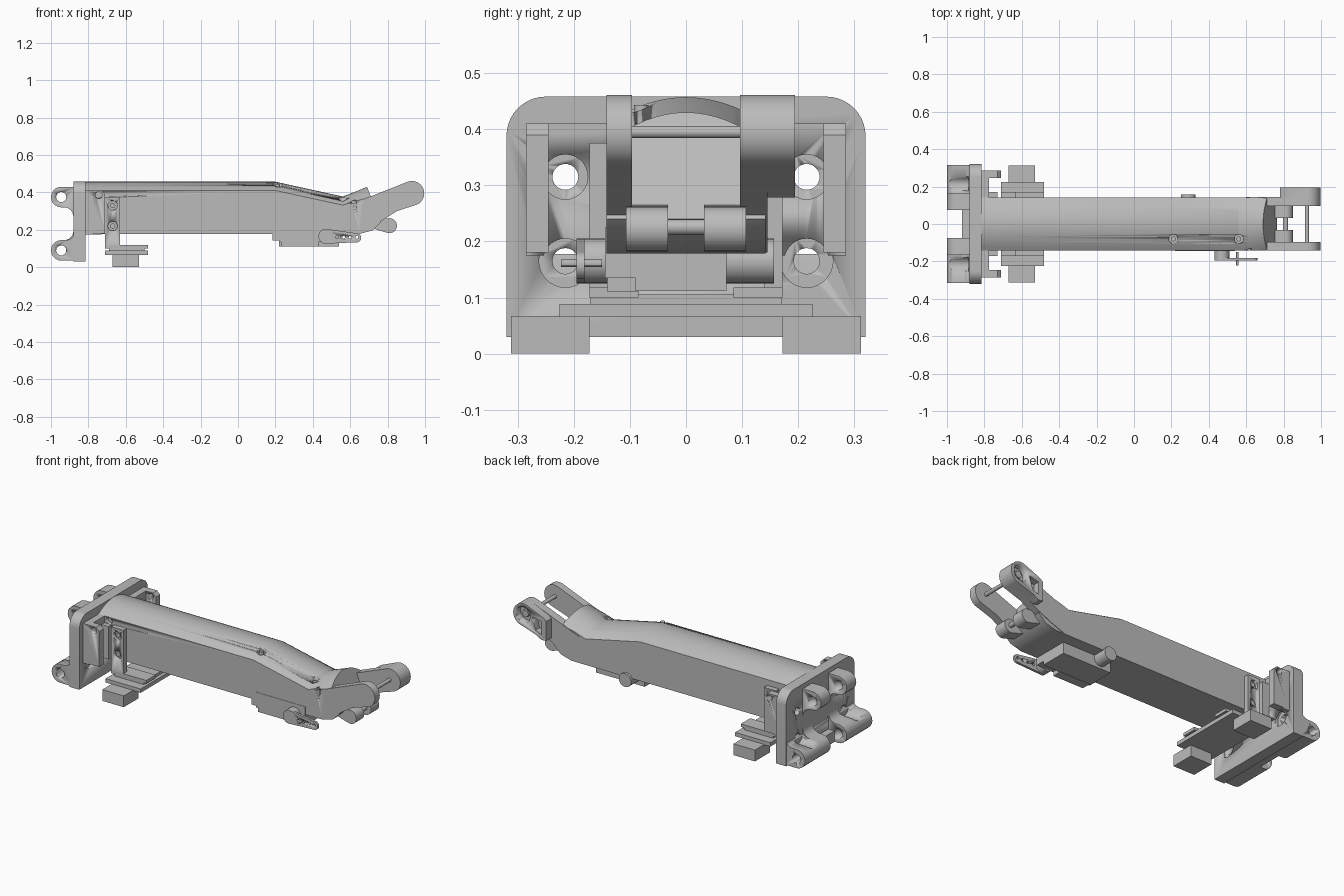
import bpy, bmesh, math
from mathutils import Vector

if "Cube" in bpy.data.objects:
    bpy.data.objects.remove(bpy.data.objects["Cube"], do_unlink=True)

grey = bpy.data.materials.new("matte_grey")
grey.use_nodes = True
grey.diffuse_color = (0.5, 0.5, 0.5, 1)
grey.node_tree.nodes["Principled BSDF"].inputs["Base Color"].default_value = (0.5, 0.5, 0.5, 1)

# Order in which (u, v, depth) map to x, y, z
MAP = {"x": lambda u, v, d: (d, u, v),
       "y": lambda u, v, d: (u, d, v),
       "z": lambda u, v, d: (u, v, d)}


def loft(name, rings, smooth=True):
    """Skin a list of equal closed rings and cap both ends."""
    bm = bmesh.new()
    rows = [[bm.verts.new(p) for p in ring] for ring in rings]
    n = len(rows[0])
    for a, b in zip(rows, rows[1:]):
        for i in range(n):
            j = (i + 1) % n
            bm.faces.new((a[i], a[j], b[j], b[i]))
    bm.faces.new(rows[0])
    bm.faces.new(rows[-1])
    bmesh.ops.recalc_face_normals(bm, faces=bm.faces)
    mesh = bpy.data.meshes.new(name)
    bm.to_mesh(mesh)
    bm.free()
    mesh.materials.append(grey)
    ob = bpy.data.objects.new(name, mesh)
    bpy.context.collection.objects.link(ob)
    if smooth:
        activate(ob)
        bpy.ops.object.shade_smooth_by_angle(angle=math.radians(30))
    return ob


def activate(ob):
    bpy.ops.object.select_all(action="DESELECT")
    ob.select_set(True)
    bpy.context.view_layer.objects.active = ob


def prism(name, pts, axis, a, b):
    return loft(name, [[MAP[axis](u, v, d) for u, v in pts] for d in (a, b)])


def box(name, x0, x1, y0, y1, z0, z1):
    return prism(name, [(x0, z0), (x1, z0), (x1, z1), (x0, z1)], "y", y0, y1)


def arc(cx, cy, r, a0, a1, n=10):
    angles = [math.radians(a0 + (a1 - a0) * i / n) for i in range(n + 1)]
    return [(cx + r * math.cos(t), cy + r * math.sin(t)) for t in angles]


def rod(name, axis, u, v, r, a, b, n=28):
    return prism(name, arc(u, v, r, 0, 360, n)[:-1], axis, a, b)


def cut(ob, *cutters):
    """Subtract each cutter from the part, then discard it."""
    for c in cutters:
        c.hide_render = True
        mod = ob.modifiers.new("cut", "BOOLEAN")
        mod.object, mod.operation, mod.solver = c, "DIFFERENCE", "EXACT"
        activate(ob)
        # Keep the cut ahead of the shading modifier
        bpy.ops.object.modifier_move_to_index(modifier=mod.name, index=0)
        bpy.ops.object.modifier_apply(modifier=mod.name)
        bpy.data.objects.remove(c, do_unlink=True)


# Mounting plate with rounded upper corners and bolt holes
outline = [(-0.32, 0.03), (0.32, 0.03)] + arc(0.25, 0.388, 0.07, 0, 90) + arc(-0.25, 0.388, 0.07, 90, 180)
plate = prism("mounting_plate", outline, "x", -0.88, -0.815)
for y in (-0.215, 0.215):
    for z in (0.165, 0.315):
        cut(plate, rod("bolt_hole", "x", y, z, 0.023, -1, -0.7),
            rod("counterbore", "x", y, z, 0.047, -0.835, -0.7))

# Rear hinge ribs and barrels
rib = (arc(-0.945, 0.375, 0.055, 90, 270) + arc(-0.93, 0.27, 0.05, 90, 0, 6)
       + arc(-0.93, 0.195, 0.05, 0, -90, 6) + arc(-0.945, 0.09, 0.055, 90, 270)
       + [(-0.87, 0.035), (-0.87, 0.43)])
lower = arc(-0.945, 0.09, 0.055, 90, 270) + [(-0.87, 0.035), (-0.87, 0.17)] + arc(-0.92, 0.195, 0.05, -20, -90, 6)
for side, s in (("left", 1), ("right", -1)):
    part = prism("hinge_rib_" + side, rib, "y", s * 0.075, s * 0.165)
    cut(part, rod("pin_hole", "y", -0.945, 0.375, 0.027, -0.5, 0.5),
        rod("pin_hole", "y", -0.945, 0.09, 0.027, -0.5, 0.5))
    part = prism("hinge_barrel_" + side, lower, "y", s * 0.16, s * 0.315)
    cut(part, rod("pin_hole", "y", -0.945, 0.09, 0.027, -0.5, 0.5),
        rod("tool_relief", "x", s * 0.215, 0.165, 0.04, -1.1, -0.885))
box("hinge_bridge", -0.92, -0.87, -0.08, 0.08, 0.035, 0.1)

# Socket holding the arm to the plate
octagon = [(-0.285, 0.175), (0.285, 0.175), (0.285, 0.39), (0.265, 0.41), (-0.265, 0.41), (-0.285, 0.39)]
flange = prism("socket_flange", octagon, "x", -0.82, -0.775)
for s in (-1, 1):
    for z in (0.165, 0.315):
        cut(flange, rod("bolt_access", "x", s * 0.215, z, 0.04, -0.9, -0.7))
    ear = [(-0.82, 0.18), (-0.71, 0.18), (-0.71, 0.39), (-0.73, 0.41), (-0.82, 0.41)]
    cut(prism("socket_ear", ear, "y", s * 0.245, s * 0.285),
        rod("ear_hole", "y", -0.745, 0.385, 0.018, -0.5, 0.5))
    box("socket_cheek", -0.82, -0.73, s * 0.13, s * 0.17, 0.175, 0.37)


# Arched arm body: bottom x, bottom z, top x, shoulder z, crown z
def section(xb, zb, xt, shoulder, crown, w=0.142):
    rise = crown - shoulder
    ring = [(xb, -w, zb), (xb, w, zb)]
    for i in range(17):
        t = 1 - i / 8
        z = shoulder + rise * (1 - t * t)
        x = xb + (xt - xb) * (z - zb) / (crown - zb)
        ring.append((x, w * t, z))
    return ring


stations = [(-0.82, 0.178, -0.82, 0.41, 0.457), (0.2, 0.178, 0.2, 0.41, 0.457),
            (0.56, 0.178, 0.56, 0.332, 0.378), (0.65, 0.178, 0.625, 0.355, 0.403),
            (0.72, 0.197, 0.66, 0.365, 0.417), (0.765, 0.24, 0.69, 0.375, 0.43)]
arm = loft("arm_body", [section(*s) for s in stations])
cut(arm, rod("side_hole", "y", 0.62, 0.343, 0.014, -0.2, -0.11),
    rod("side_hole", "y", -0.745, 0.39, 0.02, -0.2, -0.12),
    rod("top_hole", "z", 0.21, -0.08, 0.024, 0.425, 0.6),
    rod("top_hole", "z", 0.56, -0.08, 0.024, 0.34, 0.6))
for x, z in ((0.21, 0.418), (0.56, 0.33)):
    rod("arm_screw", "z", x, -0.08, 0.013, z, z + 0.025)

# Fork cheeks at the free end
cheek = ([(0.6, 0.18), (0.68, 0.21), (0.77, 0.25), (0.85, 0.3)]
         + arc(0.93, 0.395, 0.066, -65, 110, 16) + [(0.6, 0.335)])
prism("fork_cheek_right", cheek, "y", -0.142, -0.096)
left = prism("fork_cheek_left", cheek, "y", 0.096, 0.145)
boss_shape = [(0.78, 0.28), (0.81, 0.278), (0.85, 0.3)] + arc(0.93, 0.395, 0.066, -65, 110, 16) + [(0.8, 0.412), (0.78, 0.395)]
boss = prism("fork_boss_left", boss_shape, "y", 0.14, 0.194)
cut(boss, rod("boss_pocket", "y", 0.93, 0.395, 0.045, 0.155, 0.3),
    prism("boss_pocket", [(0.81, 0.31), (0.85, 0.325), (0.87, 0.4), (0.81, 0.385)], "y", 0.155, 0.3))
rod("boss_nut", "y", 0.93, 0.395, 0.022, 0.15, 0.175, 6)
rod("fork_pin", "y", 0.925, 0.395, 0.011, -0.12, 0.12)

# Small pivot barrels beneath the fork
for s in (-1, 1):
    shape = arc(0.81, 0.222, 0.04, -110, 110, 14) + [(0.72, 0.27), (0.71, 0.21)]
    prism("pivot_barrel", shape, "y", s * 0.032, s * 0.107)
rod("pivot_pin", "y", 0.81, 0.225, 0.014, -0.04, 0.04)

# Actuator under the arm
box("actuator_body", 0.22, 0.54, -0.09, 0.072, 0.112, 0.2)
box("actuator_mount", 0.22, 0.54, -0.144, -0.085, 0.135, 0.225)
box("actuator_foot", 0.23, 0.43, -0.14, -0.085, 0.11, 0.138)
box("actuator_stop", 0.185, 0.225, -0.14, -0.09, 0.142, 0.18)
rod("actuator_cap", "y", 0.29, 0.165, 0.04, 0.07, 0.157)
rod("horn_hub", "y", 0.47, 0.165, 0.04, -0.195, -0.14)
horn_shape = arc(0.47, 0.165, 0.04, 75, 285) + arc(0.635, 0.157, 0.024, -80, 80)
horn = prism("actuator_horn", horn_shape, "y", -0.195, -0.181)
for x in (0.53, 0.565, 0.6, 0.635):
    cut(horn, rod("horn_hole", "y", x, 0.16, 0.008, -0.3, -0.1, 12))
rod("horn_pin", "y", 0.552, 0.161, 0.007, -0.223, -0.15, 12)

# Saddle clamp with side straps and feet
box("saddle_bar", -0.71, -0.48, -0.225, 0.225, 0.065, 0.088)
box("saddle_web", -0.69, -0.5, -0.17, 0.17, 0.085, 0.105)
for s in (-1, 1):
    box("saddle_block", -0.71, -0.48, s * 0.085, s * 0.172, 0.1, 0.118)
    strap = box("saddle_strap", -0.71, -0.63, s * 0.14, s * 0.172, 0.1, 0.375)
    for z in (0.22, 0.33):
        cut(strap, rod("strap_hole", "y", -0.67, z, 0.025, s * 0.155, s * 0.3))
        rod("strap_screw", "y", -0.67, z, 0.014, s * 0.15, s * 0.165)
    box("saddle_foot", -0.67, -0.53, s * 0.172, s * 0.312, 0.0, 0.067)
